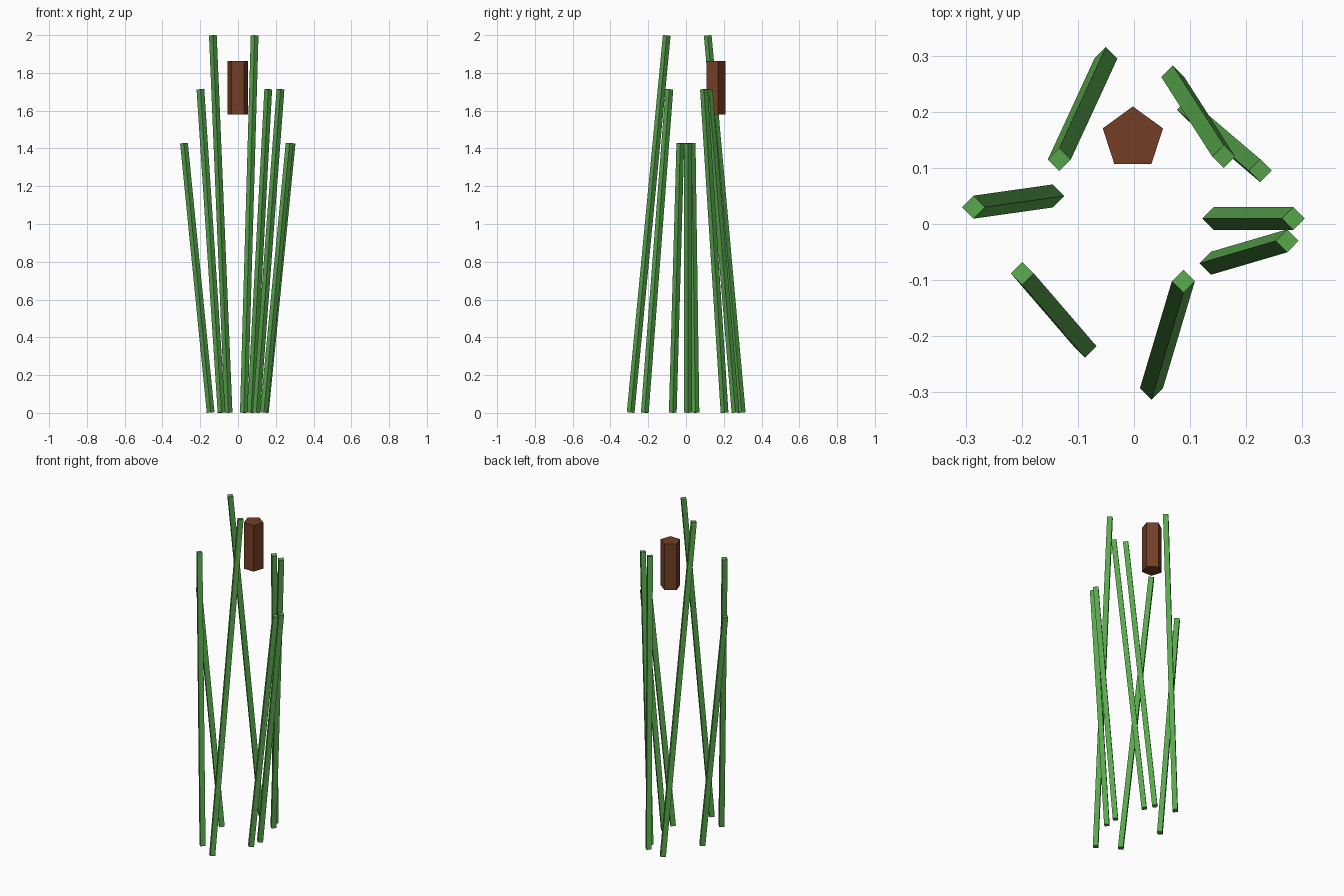
import bpy
import math
from mathutils import Vector

if "Cube" in bpy.data.objects:
    bpy.data.objects.remove(bpy.data.objects["Cube"])


def material(name, rgb):
    m = bpy.data.materials.new(name)
    m.diffuse_color = (*rgb, 1)
    m.use_nodes = True
    m.node_tree.nodes["Principled BSDF"].inputs["Base Color"].default_value = m.diffuse_color
    return m


GREEN = material("reed green", (0.098, 0.39, 0.073))
BROWN = material("cattail brown", (0.175, 0.048, 0.019))


def prism(name, bottom, top, sides, radius, turn, mat):
    """Capped straight prism between two points, with flat faces."""
    a, b = Vector(bottom), Vector(top)
    d = b - a
    rot = Vector((0, 0, 1)).rotation_difference(d.normalized()).to_matrix()
    verts = []
    for end in (a, b):
        for i in range(sides):
            t = turn + math.tau * i / sides
            verts.append(end + rot @ Vector((radius * math.cos(t), radius * math.sin(t), 0)))
    faces = [(i, (i + 1) % sides, sides + (i + 1) % sides, sides + i) for i in range(sides)]
    faces += [tuple(reversed(range(sides))), tuple(range(sides, 2 * sides))]
    me = bpy.data.meshes.new(name)
    me.from_pydata(verts, [], faces)
    me.materials.append(mat)
    ob = bpy.data.objects.new(name, me)
    bpy.context.collection.objects.link(ob)
    return ob


# Leaning square reeds: bottom x, y, then top x, y, z
reeds = [
    (-0.05, 0.295, -0.133, 0.115, 1.998),
    (-0.145, 0.05, -0.286, 0.03, 1.428),
    (-0.087, -0.218, -0.199, -0.088, 1.713),
    (0.031, -0.293, 0.088, -0.102, 1.998),
    (0.137, -0.07, 0.273, -0.03, 1.428),
    (0.142, 0.01, 0.284, 0.01, 1.428),
    (0.069, 0.262, 0.16, 0.12, 1.713),
    (0.097, 0.204, 0.225, 0.095, 1.713),
]
for n, (bx, by, tx, ty, tz) in enumerate(reeds, 1):
    prism(f"reed_{n}", (bx, by, 0.002), (tx, ty, tz), 4, 0.0205, 0, GREEN)

# Five-sided seed head
prism("seed_head", (-0.002, 0.153, 1.58), (-0.002, 0.153, 1.862), 5, 0.0565, math.pi / 2, BROWN)
